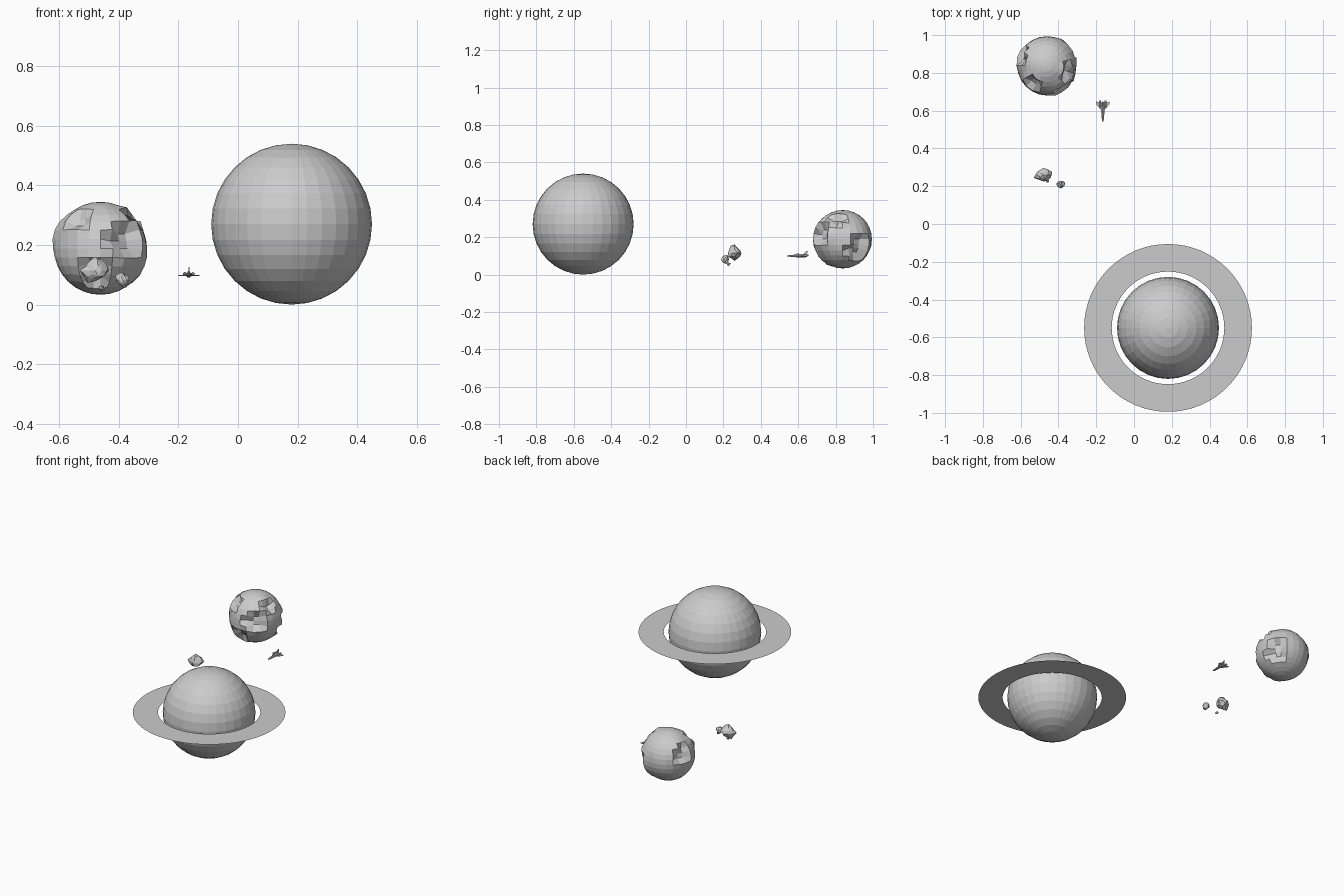
import bpy, bmesh, math, random
from mathutils import Vector, Matrix

if "Cube" in bpy.data.objects:
    bpy.data.objects.remove(bpy.data.objects["Cube"])

random.seed(4)


def finish(name, bm, loc=(0, 0, 0)):
    bmesh.ops.recalc_face_normals(bm, faces=bm.faces)
    me = bpy.data.meshes.new(name)
    bm.to_mesh(me)
    bm.free()
    ob = bpy.data.objects.new(name, me)
    ob.location = loc
    bpy.context.collection.objects.link(ob)
    return ob


# Planet: faceted globe
P = (0.18, -0.55, 0.27)
bm = bmesh.new()
bmesh.ops.create_uvsphere(bm, u_segments=32, v_segments=16, radius=0.27)
finish("planet", bm, P)

# Flat ring sheet around the planet
bm = bmesh.new()
n = 64
loops = [[bm.verts.new((r * math.cos(2 * math.pi * i / n), r * math.sin(2 * math.pi * i / n), 0))
          for i in range(n)] for r in (0.298, 0.444)]
for i in range(n):
    j = (i + 1) % n
    bm.faces.new((loops[0][i], loops[1][i], loops[1][j], loops[0][j]))
finish("planet_ring", bm, P)

# Cratered moon: direction, angular radius, depth
craters = [((-0.08, -0.10, 0.09), 0.30, 0.022),
           ((0.11, -0.03, 0.11), 0.27, 0.022),
           ((0.09, -0.12, 0.03), 0.50, 0.030),
           ((-0.15, 0.05, 0.06), 0.38, 0.026),
           ((0.12, 0.09, -0.05), 0.50, 0.032),
           ((-0.02, -0.13, -0.09), 0.36, 0.024)]
bm = bmesh.new()
bmesh.ops.create_uvsphere(bm, u_segments=24, v_segments=16, radius=1)
for v in bm.verts:
    d = v.co.normalized()
    r = 0.156
    for c, size, depth in craters:
        t = d.angle(Vector(c)) / size
        if t < 0.75:
            r -= depth
        elif t < 1.5:
            r += 0.010 * (1.5 - t) / 0.75
    v.co = d * r
finish("cratered_moon", bm, (-0.462, 0.838, 0.189))


# Jagged asteroids: spikes pull a small faceted ball toward given tips
def asteroid(name, loc, radius, tips, sub=2):
    bm = bmesh.new()
    bmesh.ops.create_icosphere(bm, subdivisions=sub, radius=1)
    for v in bm.verts:
        d = v.co.normalized()
        r = radius * random.uniform(0.85, 1.08)
        for tip in tips:
            tip = Vector(tip)
            w = max(0, 1 - d.angle(tip) / 0.75)
            r += (tip.length - radius) * w
        v.co = d * r
    finish(name, bm, loc)


asteroid("large_asteroid", (-0.48, 0.26, 0.115), 0.033,
         [(-0.058, -0.01, -0.005), (0.053, 0.008, 0.008), (0.008, -0.01, 0.054),
          (0.01, 0.043, 0.0), (0.03, -0.038, -0.022), (-0.022, 0.0, -0.045)])
asteroid("small_asteroid", (-0.387, 0.21, 0.082), 0.020,
         [(-0.028, 0.006, 0.012), (0.025, 0.012, 0.010), (0.0, -0.026, -0.008),
          (-0.004, 0.008, 0.028), (0.01, 0.008, -0.027)])
asteroid("tiny_asteroid", (-0.458, 0.228, 0.056), 0.010,
         [(-0.014, 0.003, 0.003), (0.008, -0.008, 0.010)], 1)

# Spaceship, nose toward -y
S = Vector((-0.165, 0.60, 0.100))


def loft(name, sections, x=0, z=0, sides=8):
    bm = bmesh.new()
    rings = [[bm.verts.new((x + w * math.cos(2 * math.pi * (k + .5) / sides), y,
                            z + h * math.sin(2 * math.pi * (k + .5) / sides)))
              for k in range(sides)] for y, w, h in sections]
    for a, b in zip(rings, rings[1:]):
        for k in range(sides):
            m = (k + 1) % sides
            bm.faces.new((a[k], a[m], b[m], b[k]))
    bm.faces.new(rings[0])
    bm.faces.new(rings[-1])
    finish(name, bm, S)


def plate(name, outline, normal):
    bm = bmesh.new()
    normal = Vector(normal)
    f = bm.faces.new([bm.verts.new(Vector(p) - normal / 2) for p in outline])
    ext = bmesh.ops.extrude_face_region(bm, geom=[f])
    bmesh.ops.translate(bm, vec=normal,
                        verts=[e for e in ext["geom"] if isinstance(e, bmesh.types.BMVert)])
    finish(name, bm, S)


# Hull and canopy
loft("ship_hull", [(-0.060, 0.002, 0.002), (-0.045, 0.006, 0.005), (-0.01, 0.009, 0.008),
                   (0.03, 0.011, 0.009), (0.046, 0.008, 0.007)])
loft("ship_canopy", [(-0.02, 0.002, 0.002), (-0.005, 0.005, 0.006), (0.02, 0.003, 0.003)], 0, 0.007)
# Wings and engine pods on both sides, with a tail fin
for side, s in (("left", -1), ("right", 1)):
    plate("ship_wing_" + side, [(s * 0.006, 0.0, -0.002), (s * 0.035, 0.034, -0.003),
                                (s * 0.035, 0.048, -0.003), (s * 0.006, 0.040, -0.002)], (0, 0, 0.003))
    loft("ship_engine_" + side, [(0.018, 0.003, 0.003), (0.025, 0.006, 0.006),
                                 (0.048, 0.006, 0.006), (0.054, 0.004, 0.004)], s * 0.014, 0.003)
plate("ship_tail_fin", [(0, 0.022, 0.006), (0, 0.042, 0.026), (0, 0.05, 0.026), (0, 0.046, 0.004)],
      (0.003, 0, 0))
